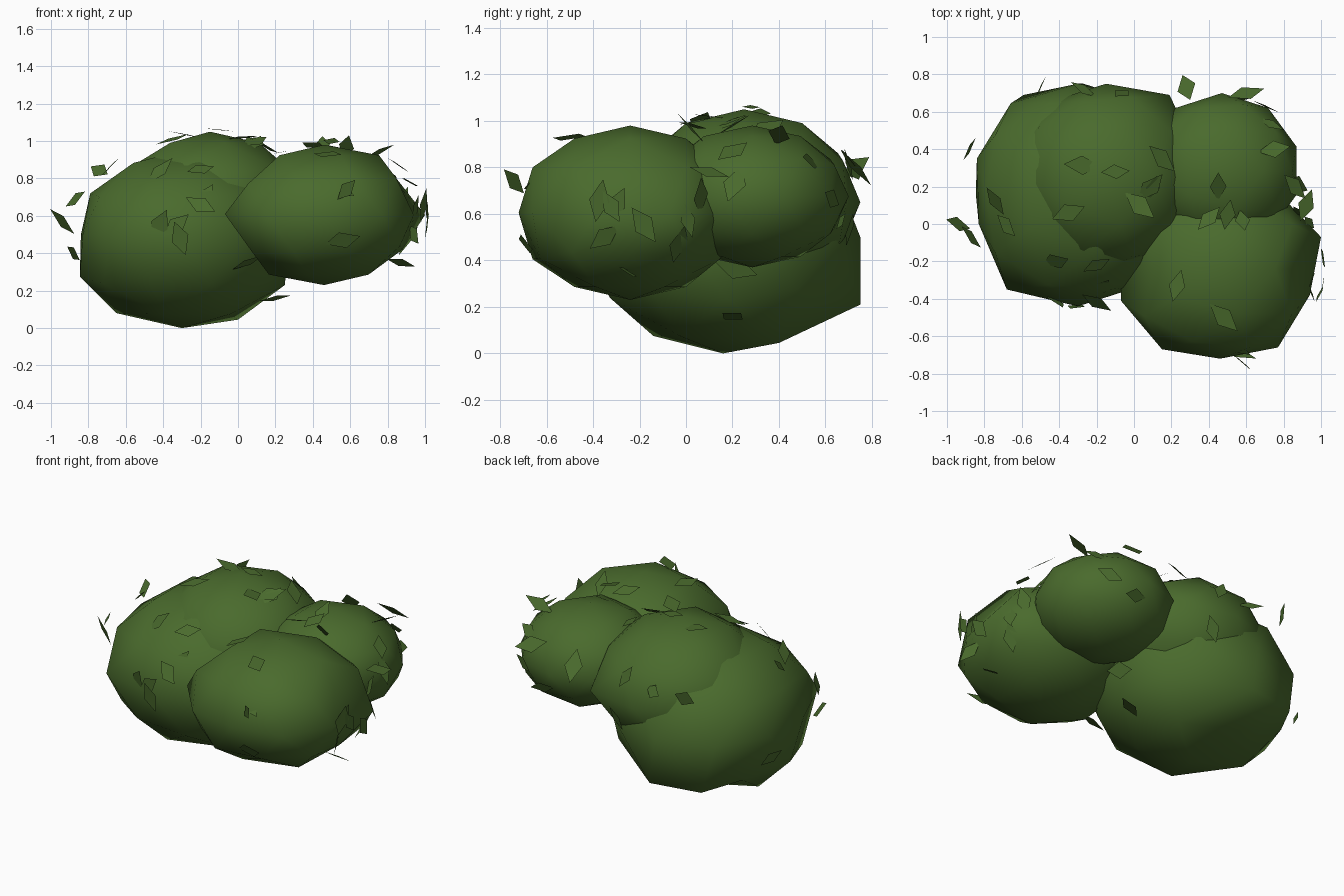
import bpy, bmesh, random
from math import pi
from mathutils import Vector, Matrix

random.seed(7)
cube = bpy.data.objects.get("Cube")
if cube:
    bpy.data.objects.remove(cube, do_unlink=True)

green = bpy.data.materials.new("leaf green")
green.use_nodes = True
colour = (0.068, 0.146, 0.026, 1)
green.diffuse_color = colour
shader = green.node_tree.nodes["Principled BSDF"]
shader.inputs["Base Color"].default_value = colour
shader.inputs["Roughness"].default_value = 0.9


def add_object(name, bm):
    mesh = bpy.data.meshes.new(name)
    bm.to_mesh(mesh)
    bm.free()
    mesh.materials.append(green)
    obj = bpy.data.objects.new(name, mesh)
    bpy.context.collection.objects.link(obj)
    return obj


# Foliage clumps: name, centre, radii, flattening of the upper half
clumps = [
    ("lower_clump", Vector((-.3, .16, .5)), Vector((.61, .6, .5)), .9),
    ("upper_clump", Vector((-.15, .25, .65)), Vector((.5, .5, .4)), 1),
    ("front_clump", Vector((.46, -.24, .605)), Vector((.56, .48, .375)), 1),
    ("back_clump", Vector((.47, .285, .675)), Vector((.42, .415, .305)), 1),
]

# Irregular corners: the nearest corner of the clump moves to each point
corners = {
    "lower_clump": [
        (-.59, .69, .21), (-.27, .75, .21), (.25, .18, .23), (0, .4, .045),
        (-.84, .35, .5), (-.83, 0, .5), (-.68, -.35, .5), (-.3, .75, .5),
        (-.42, .44, .13), (-.65, .2, .08), (-.79, .16, .72),
    ],
    "upper_clump": [(.19, .69, .65)],
    "front_clump": [
        (.84, -.24, .78), (.88, -.24, .42), (.1, -.24, .8), (.1, -.24, .42),
        (.94, -.38, .605), (.15, -.67, .605), (.77, -.66, .605),
        (-.07, -.41, .61), (1, -.07, .605), (.615, -.66, .8), (.3, -.66, .405),
    ],
}
for name, centre, radii, flatten in clumps:
    bm = bmesh.new()
    bmesh.ops.create_icosphere(bm, subdivisions=2, radius=1)
    bmesh.ops.scale(bm, vec=radii, verts=bm.verts)
    for vert in bm.verts:
        if vert.co.z > 0:
            vert.co.z *= flatten
    bmesh.ops.translate(bm, vec=centre, verts=bm.verts)
    for corner in corners.get(name, []):
        target = Vector(corner)
        min(bm.verts, key=lambda v: (v.co - target).length).co = target
    for face in bm.faces:
        face.smooth = True
    add_object(name, bm)


def depth(point, clump):
    """Below one inside the clump, above one outside."""
    offset = point - clump[1]
    return Vector([a / r for a, r in zip(offset, clump[2])]).length


def outward(point):
    clump = min(clumps, key=lambda c: depth(point, c))
    offset = point - clump[1]
    return Vector([a / r ** 2 for a, r in zip(offset, clump[2])]).normalized()


def add_leaf(bm, point, tilt):
    """Diamond leaf lying near the surface, tipped by a random angle."""
    turn = outward(point).to_track_quat("Z", "Y").to_matrix().to_4x4()
    turn = turn @ Matrix.Rotation(random.uniform(0, 2 * pi), 4, "Z")
    turn = turn @ Matrix.Rotation(random.uniform(-tilt, tilt), 4, "Y")
    half = random.uniform(.075, .105)
    shape = [(-half, -.01, 0), (.01, -half / 2, 0), (half, .01, 0), (-.01, half / 2, 0)]
    bm.faces.new([bm.verts.new(turn @ Vector(p) + point) for p in shape])


# Leaves that stand clear of the clumps
standing = [
    (-.94, 0, .57), (-.87, -.07, .69), (-.88, .4, .4), (-.5, .73, .8),
    (-.27, .72, .78), (.28, .73, .8), (.6, .7, .84), (.94, -.35, .5),
    (.87, -.25, .35), (.92, .1, .78), (.86, .2, .87), (.58, -.74, .74),
    (.5, .05, 1), (.4, .03, .98), (.58, .02, .97), (.15, .35, .97),
    (.03, .1, 1.02), (-.35, .06, 1.01), (-.1, .28, 1.06), (.2, .2, .16),
    (-.2, -.42, .66), (-.33, -.43, .55), (.05, -.32, .35), (.75, .4, .94),
]
# Leaves that lie on the clumps
lying = [
    (-.42, -.41, .55), (-.31, -.44, .48), (-.2, -.22, .85), (-.42, -.2, .84),
    (-.18, -.33, .7), (.55, -.66, .74), (.56, -.69, .47), (.23, -.33, .94),
    (.48, -.5, .93), (.95, -.3, .64), (.9, -.03, .47), (.45, .2, .98),
]
bm = bmesh.new()
for spots, tilt in ((standing, 1.1), (lying, .4)):
    for spot in spots:
        add_leaf(bm, Vector(spot), tilt)

# More leaves scattered over the sides and back
count = 0
while count < 18:
    name, centre, radii, flatten = random.choice(clumps)
    direction = Vector([random.gauss(0, 1) for axis in range(3)]).normalized()
    point = centre + direction * radii
    if direction.y > -.3 and direction.z > -.5 and all(depth(point, c) > .98 for c in clumps):
        add_leaf(bm, point, .5)
        count += 1
add_object("loose_leaves", bm)
